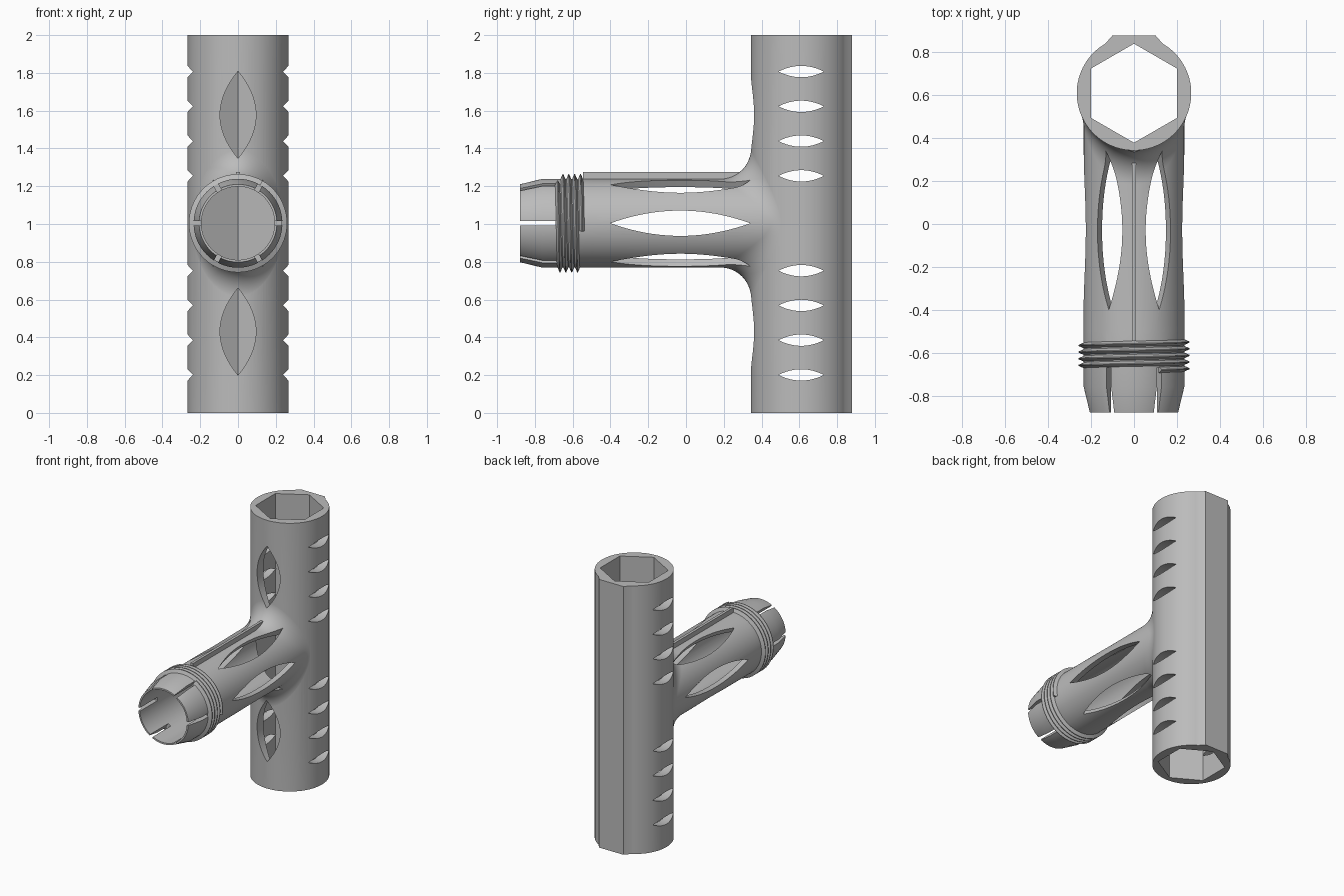
import bpy, bmesh
from math import sin, cos, pi, sqrt, radians
from mathutils import Vector

if "Cube" in bpy.data.objects:
    bpy.data.objects.remove(bpy.data.objects["Cube"])

SEG = 96
POST_Y, POST_R = 0.61, 0.267      # upright tube
ARM_Z, ARM_R = 1.004, 0.235       # forward arm
BORE_R, FILLET = 0.194, 0.16

grey = bpy.data.materials.new("plain_grey")
grey.use_nodes = True
grey.diffuse_color = (0.5, 0.5, 0.5, 1)
grey.node_tree.nodes["Principled BSDF"].inputs["Base Color"].default_value = (0.5, 0.5, 0.5, 1)


def finish(name, bm):
    bmesh.ops.recalc_face_normals(bm, faces=bm.faces)
    mesh = bpy.data.meshes.new(name)
    bm.to_mesh(mesh)
    bm.free()
    mesh.materials.append(grey)
    obj = bpy.data.objects.new(name, mesh)
    bpy.context.collection.objects.link(obj)
    return obj


def loft(name, rings):
    """Closed solid through a list of equal-length rings, capped at both ends."""
    bm = bmesh.new()
    vs = [[bm.verts.new(p) for p in ring] for ring in rings]
    n = len(vs[0])
    for a, b in zip(vs, vs[1:]):
        for i in range(n):
            j = (i + 1) % n
            bm.faces.new((a[i], a[j], b[j], b[i]))
    bm.faces.new(vs[0])
    bm.faces.new(vs[-1])
    return finish(name, bm)


def prism(name, pts, near, far, place):
    """Extrude a 2D outline from near to far; place maps (u, v, w) to space."""
    return loft(name, [[place(u, v, w) for u, v in pts] for w in (near, far)])


def lens(cu, cv, half_len, half_wid, n=20):
    ts = [2 * i / n - 1 for i in range(n + 1)]
    upper = [(cu + half_len * t, cv + half_wid * (1 - t * t)) for t in ts]
    lower = [(cu + half_len * t, cv - half_wid * (1 - t * t)) for t in ts[-2:0:-1]]
    return upper + lower


def circle(r, n=SEG, turn=0.0):
    return [(r * cos(2 * pi * i / n + turn), r * sin(2 * pi * i / n + turn)) for i in range(n)]


def boolean(target, tool, operation):
    mod = target.modifiers.new("cut", 'BOOLEAN')
    mod.operation, mod.solver, mod.object = operation, 'EXACT', tool
    bpy.context.view_layer.objects.active = target
    bpy.ops.object.modifier_apply(modifier=mod.name)
    bpy.data.objects.remove(tool)


def upright(u, v, w):
    return Vector((u, POST_Y + v, w))


def along_arm(u, v, w):
    return Vector((u, w, ARM_Z + v))


def radial(angle):
    """u along the arm, v across, w outwards from the arm axis."""
    c, s = cos(angle), sin(angle)
    return lambda u, v, w: Vector((w * c - v * s, u, ARM_Z + w * s + v * c))


# Upright tube with a flat pad down its back
outline = [p for p in circle(POST_R) if not (abs(p[0]) < 0.12 and p[1] > 0)]
back = [i for i, p in enumerate(outline) if p[1] > 0 and p[0] < 0][0]
outline[back:back] = [(0.1, 0.27), (-0.1, 0.27)]
body = prism("tee_body", outline, 0, 2, upright)

# Arm with tapered tip, blended into the upright by a rolling-ball fillet
rings = [[along_arm(x, z, y) for x, z in circle(r)]
         for y, r in ((-0.88, 0.206), (-0.76, ARM_R), (-0.5, ARM_R))]
STEPS = 12
for k in range(STEPS + 1):
    ring = []
    for cx, cz in circle(1):
        x, z = cx * (ARM_R + FILLET), cz * (ARM_R + FILLET)
        dy = -sqrt((POST_R + FILLET) ** 2 - x * x)
        centre = Vector((x, POST_Y + dy, ARM_Z + z))
        to_arm = Vector((-cx, 0, -cz))
        to_post = Vector((-x, -dy, 0)).normalized()
        ring.append(centre + to_arm.slerp(to_post, k / STEPS) * (FILLET + 0.0005))
    rings.append(ring)
rings.append([along_arm(x, z, POST_Y) for x, z in circle(0.1)])
boolean(body, loft("arm", rings), 'UNION')

# Hexagonal channel and round bore
boolean(body, prism("hex_channel", circle(0.231, 6, pi / 6), -0.1, 2.1, upright), 'DIFFERENCE')
boolean(body, prism("arm_bore", circle(BORE_R), -1, 0.6, along_arm), 'DIFFERENCE')

# Lens slots and tip slits around the arm
slit = [(-1, -0.0125), (-0.67, -0.0125), (-0.67, 0.0125), (-1, 0.0125)]
for k in range(3):
    place = radial(k * pi / 3)
    boolean(body, prism("arm_slot", lens(-0.03, 0, 0.37, 0.067), -0.45, 0.45, place), 'DIFFERENCE')
    boolean(body, prism("tip_slit", slit, -0.4, 0.4, place), 'DIFFERENCE')

# Lens windows on the front and slots through the sides of the upright
for side in (-1, 1):
    window = lens(ARM_Z + side * 0.574, 0, 0.23, 0.095)
    boolean(body, prism("front_window", window, 0.2, 0.58,
                        lambda u, v, w: Vector((v, w, u))), 'DIFFERENCE')
    for k in range(4):
        slot = lens(POST_Y, ARM_Z + side * (0.251 + 0.184 * k), 0.12, 0.03)
        boolean(body, prism("side_slot", slot, -0.4, 0.4,
                            lambda u, v, w: Vector((w, u, v))), 'DIFFERENCE')

# Screw thread: a triangular ridge swept along a helix
TURNS, PITCH, PER_TURN = 4.2, 0.031, 72
count = int(TURNS * PER_TURN)
thread_rings = []
for i in range(count + 1):
    a = -0.17 + 2 * pi * (count - i) / PER_TURN
    y = -0.68 + PITCH * i / PER_TURN
    thread_rings.append([along_arm(r * cos(a), r * sin(a), y + d)
                         for r, d in ((0.23, -0.015), (0.26, -0.002), (0.26, 0.002), (0.23, 0.015))])
thread = loft("screw_thread", thread_rings)

# Locating rib along the top of the arm
rib_outline = [(-0.01, 0.222), (0.01, 0.222), (0.01, 0.27), (-0.01, 0.27)]
rib = prism("top_rib", rib_outline, -0.545, 0.29, along_arm)

for obj in (body, thread, rib):
    bpy.ops.object.select_all(action='DESELECT')
    obj.select_set(True)
    bpy.context.view_layer.objects.active = obj
    bpy.ops.object.shade_smooth_by_angle(angle=radians(25))
